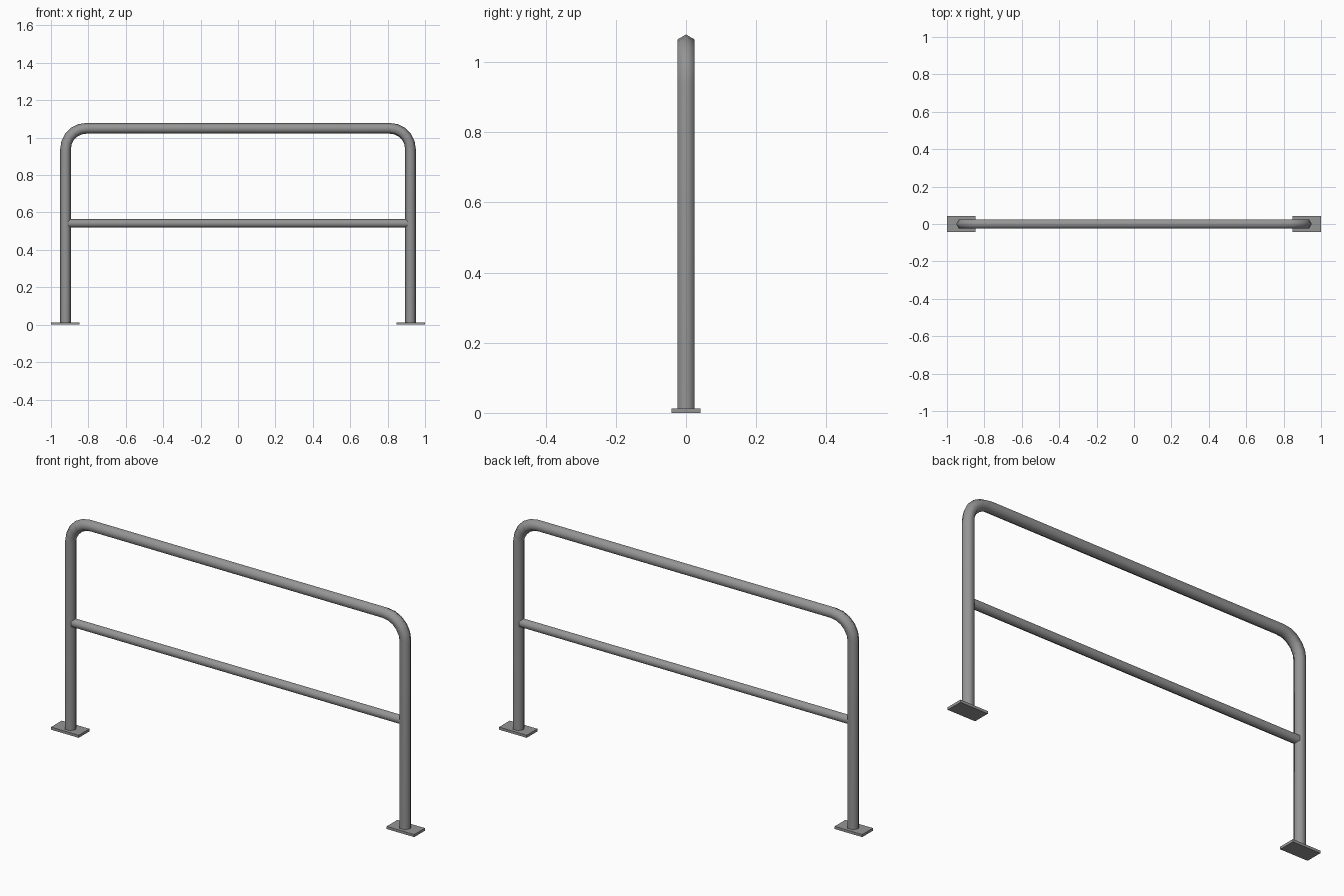
import bpy, bmesh
from math import radians, sin, cos, pi
from mathutils import Vector

cube = bpy.data.objects.get("Cube")
if cube:
    bpy.data.objects.remove(cube)

# Painted steel
steel = bpy.data.materials.new("grey_steel")
steel.use_nodes = True
GREY = (0.3, 0.3, 0.3, 1)
steel.diffuse_color = GREY
steel.node_tree.nodes["Principled BSDF"].inputs["Base Color"].default_value = GREY


def finish(name, bm):
    bmesh.ops.recalc_face_normals(bm, faces=bm.faces)
    mesh = bpy.data.meshes.new(name)
    bm.to_mesh(mesh)
    bm.free()
    mesh.materials.append(steel)
    obj = bpy.data.objects.new(name, mesh)
    bpy.context.collection.objects.link(obj)
    return obj


def smooth(obj, angle):
    bpy.ops.object.select_all(action="DESELECT")
    obj.select_set(True)
    bpy.context.view_layer.objects.active = obj
    bpy.ops.object.shade_smooth_by_angle(angle=radians(angle))


def tube(name, path, radius, sides=6):
    """Sweep a hexagonal section along a path in the XZ plane."""
    bm = bmesh.new()
    across = Vector((0, 1, 0))
    rings = []
    for i, p in enumerate(path):
        tangent = path[min(i + 1, len(path) - 1)] - path[max(i - 1, 0)]
        normal = tangent.normalized().cross(across)
        rings.append([bm.verts.new(p + radius * (normal * cos(2 * pi * k / sides)
                                                + across * sin(2 * pi * k / sides)))
                      for k in range(sides)])
    for a, b in zip(rings, rings[1:]):
        for k in range(sides):
            n = (k + 1) % sides
            bm.faces.new((a[k], a[n], b[n], b[k]))
    bm.faces.new(rings[0])
    bm.faces.new(rings[-1])
    obj = finish(name, bm)
    smooth(obj, 65)
    return obj


# Bent outer frame: left post, rounded corners, top rail, right post
POST_X, TOP_Z, BEND, STEPS = 0.922, 1.05, 0.11, 5
half = [Vector((POST_X, 0, 0.006))]
for i in range(STEPS + 1):
    a = i / STEPS * pi / 2
    half.append(Vector((POST_X - BEND + BEND * cos(a), 0, TOP_Z - BEND + BEND * sin(a))))
path = half + [Vector((-p.x, 0, p.z)) for p in reversed(half)]
tube("handrail_frame", path, 0.0287)

# Middle rail between the posts
tube("middle_rail", [Vector((-POST_X, 0, 0.542)), Vector((POST_X, 0, 0.542))], 0.0235)

# Floor plates
for side, sign in (("left", 1), ("right", -1)):
    bm = bmesh.new()
    bmesh.ops.create_cube(bm, size=1)
    bmesh.ops.scale(bm, vec=(0.152, 0.084, 0.013), verts=bm.verts)
    bmesh.ops.translate(bm, vec=(sign * 0.924, 0, 0.0065), verts=bm.verts)
    finish(side + "_floor_plate", bm)
